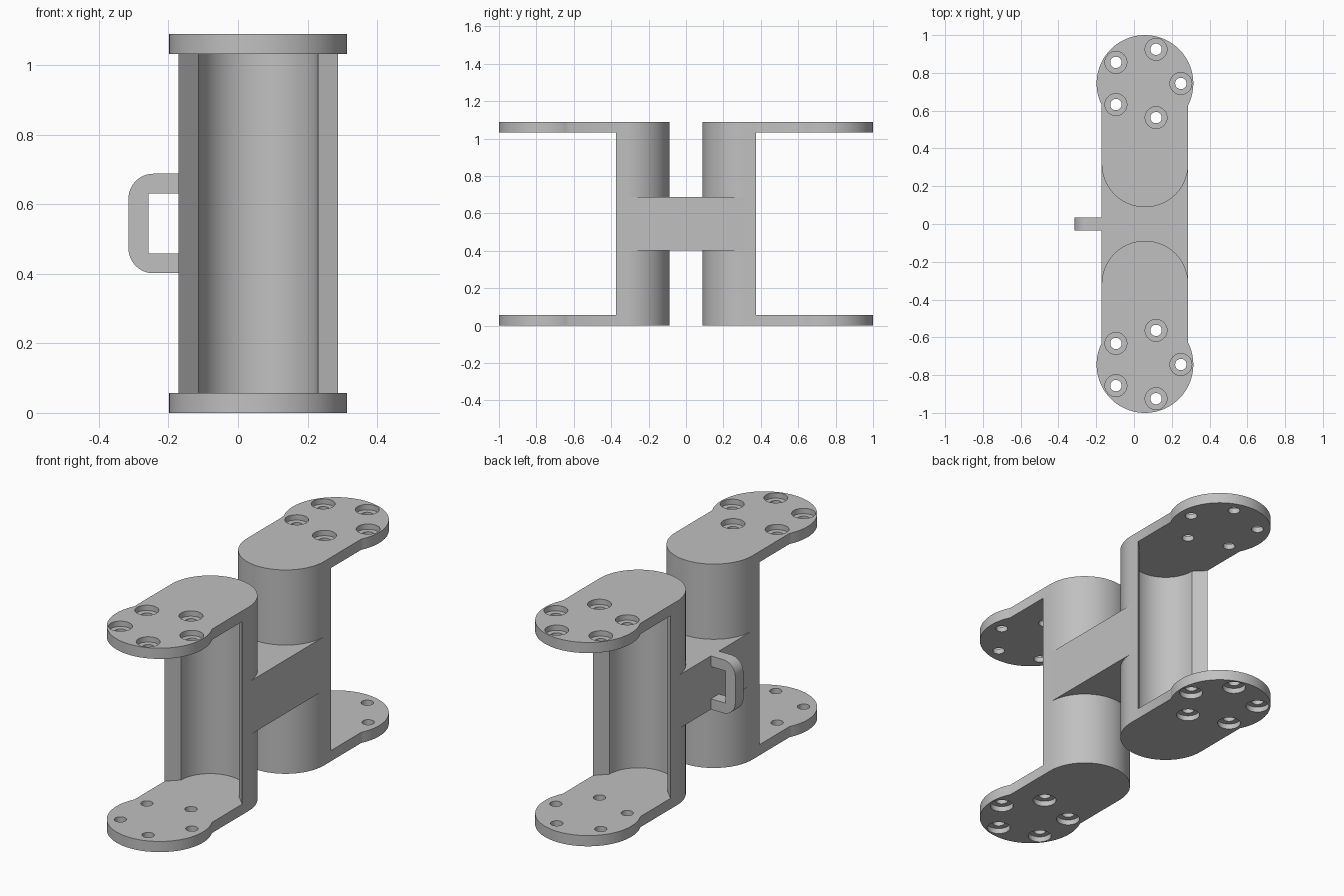
import bpy, bmesh, math
from mathutils import Matrix

cube = bpy.data.objects.get("Cube")
if cube:
    bpy.data.objects.remove(cube, do_unlink=True)

# Main dimensions
CX = 0.058                 # centre line of the body
R_OUT, WALL = 0.229, 0.057
R_IN = R_OUT - WALL
Y_ARC = 0.318              # centre of the column curve
Y_DISC, R_DISC = 0.744, 0.256
HEIGHT, MID, BAR = 1.089, 0.5445, 0.143

metal = bpy.data.materials.new("grey metal")
metal.use_nodes = True
GREY = (0.53, 0.53, 0.53, 1)
metal.diffuse_color = GREY
metal.node_tree.nodes["Principled BSDF"].inputs["Base Color"].default_value = GREY


def arc(cx, cy, r, a0, a1, n=48):
    angles = [math.radians(a0 + (a1 - a0) * i / n) for i in range(n + 1)]
    return [(cx + r * math.cos(a), cy + r * math.sin(a)) for a in angles]


def add_object(name, bm):
    bmesh.ops.recalc_face_normals(bm, faces=bm.faces)
    mesh = bpy.data.meshes.new(name)
    bm.to_mesh(mesh)
    bm.free()
    mesh.materials.append(metal)
    obj = bpy.data.objects.new(name, mesh)
    bpy.context.collection.objects.link(obj)
    return obj


def prism(name, outline, low, high, matrix=Matrix()):
    """Extrude a flat outline between two heights."""
    bm = bmesh.new()
    face = bm.faces.new([bm.verts.new((x, y, low)) for x, y in outline])
    new = bmesh.ops.extrude_face_region(bm, geom=[face])["geom"]
    top = [v for v in new if isinstance(v, bmesh.types.BMVert)]
    bmesh.ops.translate(bm, verts=top, vec=(0, 0, high - low))
    bmesh.ops.transform(bm, matrix=matrix, verts=bm.verts)
    return add_object(name, bm)


def bolt_cutter(name, radius, z, side):
    """Five cylinders on the bolt circle."""
    bm = bmesh.new()
    for x, y in arc(CX, side * Y_DISC, 0.19, 0, 288, 4):
        bmesh.ops.create_cone(bm, cap_ends=True, segments=32, radius1=radius,
                              radius2=radius, depth=0.2,
                              matrix=Matrix.Translation((x, y, z)))
    obj = add_object(name, bm)
    obj.hide_render = True
    return obj


def cut(obj, cutters):
    for cutter in cutters:
        mod = obj.modifiers.new("holes", "BOOLEAN")
        mod.operation, mod.solver, mod.object = "DIFFERENCE", "EXACT", cutter
    graph = bpy.context.evaluated_depsgraph_get()
    mesh = bpy.data.meshes.new_from_object(obj.evaluated_get(graph))
    obj.modifiers.clear()
    obj.data = mesh
    for cutter in cutters:
        bpy.data.objects.remove(cutter, do_unlink=True)


parts = []

# Outlines: rounded plate with a wider disc end, and an open channel
neck = math.degrees(math.asin(R_OUT / R_DISC))
plate = (arc(CX, Y_ARC, R_OUT, 180, 360)
         + arc(CX, Y_DISC, R_DISC, neck - 90, 270 - neck, 72))
channel = ([(CX - R_OUT, Y_ARC + WALL)] + arc(CX, Y_ARC, R_OUT, 180, 360)
           + [(CX + R_OUT, Y_ARC + WALL)] + arc(CX, Y_ARC, R_IN, 360, 180))

for end, side in (("front", -1), ("back", 1)):
    flip = Matrix.Diagonal((1, side, 1, 1))
    parts.append(prism(end + "_column", channel, WALL, HEIGHT - WALL, flip))
    # Plates with counterbores on their outer faces
    for level, low, sink in (("lower", 0, WALL / 2 - 0.1),
                             ("upper", HEIGHT - WALL, HEIGHT - WALL / 2 + 0.1)):
        obj = prism(f"{end}_{level}_plate", plate, low, low + WALL, flip)
        cut(obj, [bolt_cutter("bore_cutter", 0.03, low + WALL / 2, side),
                  bolt_cutter("counterbore_cutter", 0.058, sink, side)])
        parts.append(obj)

# Crossbar, its curved ends buried in the column walls
r_mid = R_OUT - WALL / 2
back = [(CX - R_OUT, Y_ARC)] + arc(CX, Y_ARC, r_mid, 180, 360) + [(CX + R_OUT, Y_ARC)]
bar = back + [(x, -y) for x, y in reversed(back)]
parts.append(prism("crossbar", bar, MID - BAR, MID + BAR))

# Side handle, drawn in x and z and extruded along y
x_wall, x_end, r = CX - R_OUT, -0.315, 0.072
x_in, half_in = x_end + WALL, BAR - WALL
handle = ([(x_wall, MID + BAR)]
          + arc(x_end + r, MID + BAR - r, r, 90, 180, 16)
          + arc(x_end + r, MID - BAR + r, r, 180, 270, 16)
          + [(x_wall, MID - BAR), (x_wall, MID - half_in), (x_in, MID - half_in),
             (x_in, MID + half_in), (x_wall, MID + half_in)])
parts.append(prism("side_handle", handle, -0.034, 0.034,
                   Matrix.Rotation(math.pi / 2, 4, "X")))

# Smooth curves, sharp edges
bpy.ops.object.select_all(action="DESELECT")
for obj in parts:
    obj.select_set(True)
bpy.context.view_layer.objects.active = parts[0]
bpy.ops.object.shade_smooth_by_angle(angle=math.radians(30))
